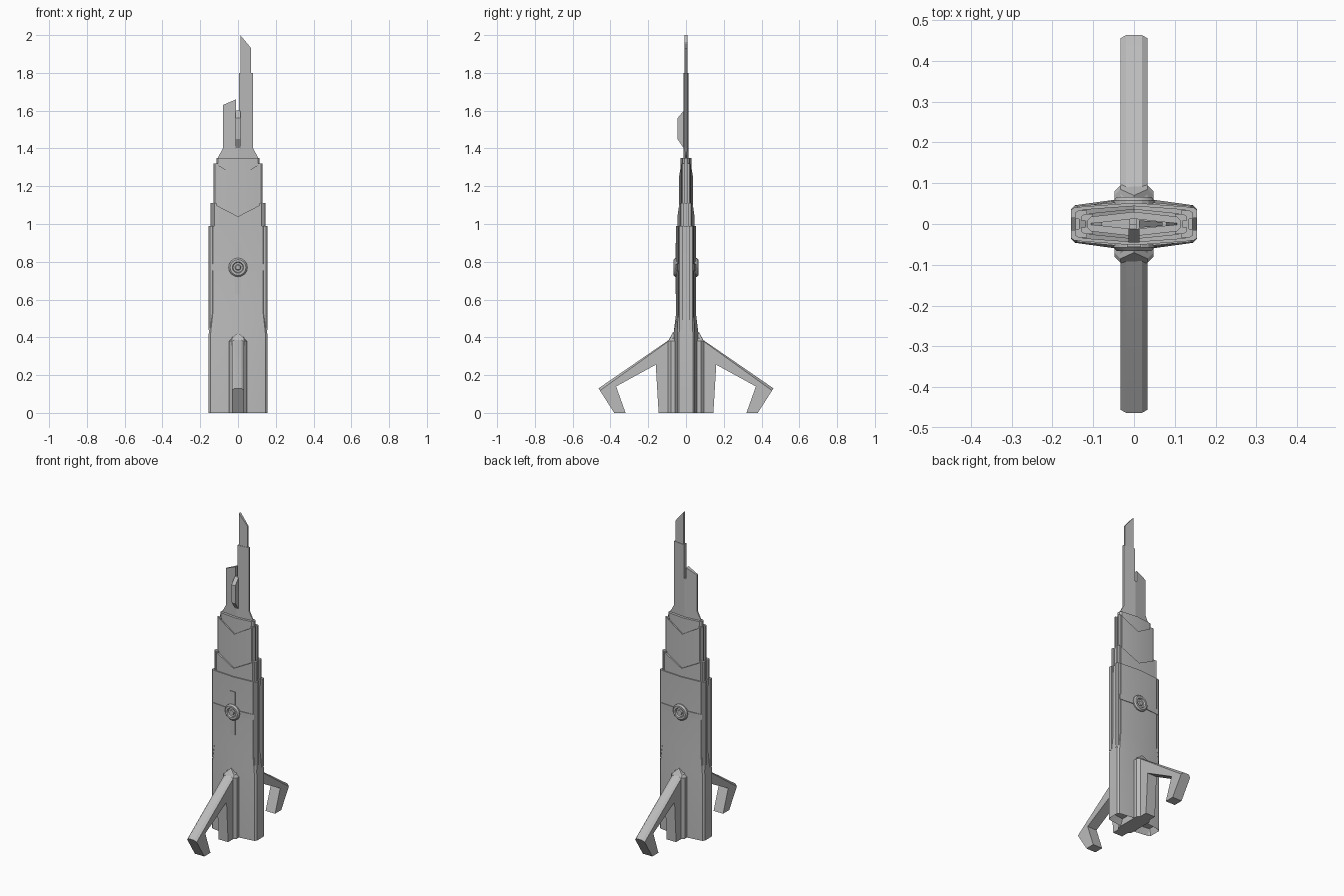
import bpy, bmesh, math
from mathutils import Vector

if "Cube" in bpy.data.objects:
    bpy.data.objects.remove(bpy.data.objects["Cube"])

grey = bpy.data.materials.new("hull grey")
grey.use_nodes = True
GREY = (0.5, 0.5, 0.5, 1)
grey.diffuse_color = GREY
grey.node_tree.nodes["Principled BSDF"].inputs["Base Color"].default_value = GREY


def finish(name, bm):
    bmesh.ops.recalc_face_normals(bm, faces=bm.faces)
    mesh = bpy.data.meshes.new(name)
    bm.to_mesh(mesh)
    bm.free()
    mesh.materials.append(grey)
    obj = bpy.data.objects.new(name, mesh)
    bpy.context.collection.objects.link(obj)
    bpy.ops.object.select_all(action='DESELECT')
    obj.select_set(True)
    bpy.context.view_layer.objects.active = obj
    bpy.ops.object.shade_smooth_by_angle(angle=math.radians(20))
    return obj


def ring(z, w, c, e, ch=0.01, drop=0):
    """Flattened hexagon with cut corners: half width w, half depth c in the middle, e at the edge."""
    front = [(-w, -e + ch), (ch - w, -e), (0, -c), (w - ch, -e), (w, -e + ch)]
    pts = front + [(x, -y) for x, y in reversed(front)]
    return [Vector((x, y, z - drop * (1 - abs(x) / w))) for x, y in pts]


def loft(name, rings, recess=0):
    bm = bmesh.new()
    loops = [[bm.verts.new(p) for p in r] for r in rings]
    n = len(loops[0])
    for a, b in zip(loops, loops[1:]):
        for i in range(n):
            j = (i + 1) % n
            bm.faces.new((a[i], a[j], b[j], b[i]))
    caps = [[bm.faces.new((l[i], l[i + 1], l[n - 2 - i], l[n - 1 - i]))
             for i in range(n // 2 - 1)] for l in (loops[0], loops[-1])]
    if recess:
        bmesh.ops.recalc_face_normals(bm, faces=bm.faces)
        bmesh.ops.inset_region(bm, faces=caps[0], thickness=0.015)
        for v in {v for f in caps[0] for v in f.verts}:
            v.co.z += recess
    return finish(name, bm)


def prism(name, outline, place, depth, bevel_edge=None):
    """Extrude an outline; place(u, v, side) gives the point, side is -depth or +depth."""
    bm = bmesh.new()
    a, b = [[bm.verts.new(place(u, v, s)) for u, v in outline] for s in (-depth, depth)]
    bm.faces.new(a)
    bm.faces.new(b)
    n = len(a)
    for i in range(n):
        j = (i + 1) % n
        bm.faces.new((a[i], a[j], b[j], b[i]))
    bmesh.ops.recalc_face_normals(bm, faces=bm.faces)
    if bevel_edge is not None:
        i, j = bevel_edge
        edges = [bm.edges.get((l[i], l[j])) for l in (a, b)]
        bmesh.ops.bevel(bm, geom=edges, offset=0.014, segments=1, affect='EDGES')
    return finish(name, bm)


# Main hull, flared at the base, with an open bottom recess
loft("main_hull", [ring(0, .155, .066, .046), ring(.42, .155, .066, .046),
                   ring(.53, .143, .052, .042), ring(.99, .143, .052, .042)], recess=.04)

# Stepped upper tiers with notched tops
loft("lower_tier", [ring(.9, .135, .045, .036), ring(1.11, .135, .045, .036, drop=.07)])
loft("middle_tier", [ring(.95, .12, .037, .026), ring(1.32, .12, .037, .026, drop=.07)])
loft("upper_tier", [ring(1.1, .115, .03, .018), ring(1.35, .115, .03, .018)])

# Paired rails along the narrow sides of each step
for label, w, y0, y1, z0, z1 in (("hull", .155, .015, .040, .44, .99),
                                 ("lower_tier", .145, .012, .033, .95, 1.11),
                                 ("middle_tier", .13, .009, .024, 1.05, 1.32)):
    for sx in (-1, 1):
        for sy in (-1, 1):
            side = "left" if sx > 0 else "right"
            end = "front" if sy < 0 else "back"
            prism(f"{label}_rail_{side}_{end}",
                  [(w - .03, y0), (w, y0), (w, y1 - .006), (w - .008, y1), (w - .03, y1)],
                  lambda u, v, s: (sx * u, sy * v, (z0 + z1) / 2 + s), (z1 - z0) / 2)


# Split blade, thinner toward its outer edges
def blade(name, outline, thick):
    prism(name, outline, lambda x, z, s: (x, s * (1 - 8 * abs(x)), z), thick)


blade("blade_right", [(0, 1.33), (-.105, 1.33), (-.105, 1.355), (-.08, 1.4), (-.08, 1.63),
                      (-.01, 1.66), (-.01, 1.59), (0, 1.59)], .014)
blade("blade_left", [(0, 1.33), (0, 1.59), (.005, 1.59), (.005, 1.8), (.08, 1.8),
                     (.08, 1.4), (.105, 1.355), (.105, 1.33)], .014)
blade("blade_tip", [(.012, 1.75), (.012, 2), (.07, 1.93), (.07, 1.75)], .01)
prism("blade_fin", [(0, 1.4), (-.012, 1.4), (-.045, 1.45), (-.045, 1.56), (-.012, 1.6), (0, 1.6)],
      lambda y, z, s: (s, y, z), .013)

# Leg mount running through the hull, with a peaked top
loft("leg_mount", [ring(0, .048, .095, .095, .015), ring(.38, .048, .095, .095, .015),
                   ring(.38, .048, .07, .085, .015, drop=-.045)])

# Legs and round emblems on front and back
LEG = [(.05, .41), (.085, .39), (.463, .13), (.38, 0), (.32, 0),
       (.37, .14), (.16, .255), (.145, 0), (.05, 0)]
BAR = [(-.14, .03), (-.14, .044), (0, .057), (.14, .044), (.14, .03)]
DISC = [(.05, .04), (.05, .058), (.042, .066), (.03, .066), (.026, .056), (.016, .056),
        (.012, .062), (0, .062)]
for sy, end in ((-1, "front"), (1, "back")):
    prism(f"leg_{end}", LEG, lambda y, z, s: (s, sy * y, z), .033, bevel_edge=(1, 2))
    prism(f"emblem_bar_{end}", BAR, lambda x, y, s: (x, sy * y, .77 + s), .017)
    bm = bmesh.new()
    verts = [bm.verts.new((r, sy * y, .77)) for r, y in DISC]
    edges = [bm.edges.new(p) for p in zip(verts, verts[1:])]
    bmesh.ops.spin(bm, geom=verts + edges, cent=(0, 0, .77), axis=(0, 1, 0),
                   angle=math.tau, steps=16, use_duplicate=False)
    bmesh.ops.remove_doubles(bm, verts=bm.verts, dist=.0005)
    finish(f"emblem_disc_{end}", bm)

# Upright emblem bar, front only
prism("emblem_upright_front", [(-.017, -.04), (-.017, -.056), (.017, -.056), (.017, -.04)],
      lambda x, y, s: (x, y, .765 + s), .135)
